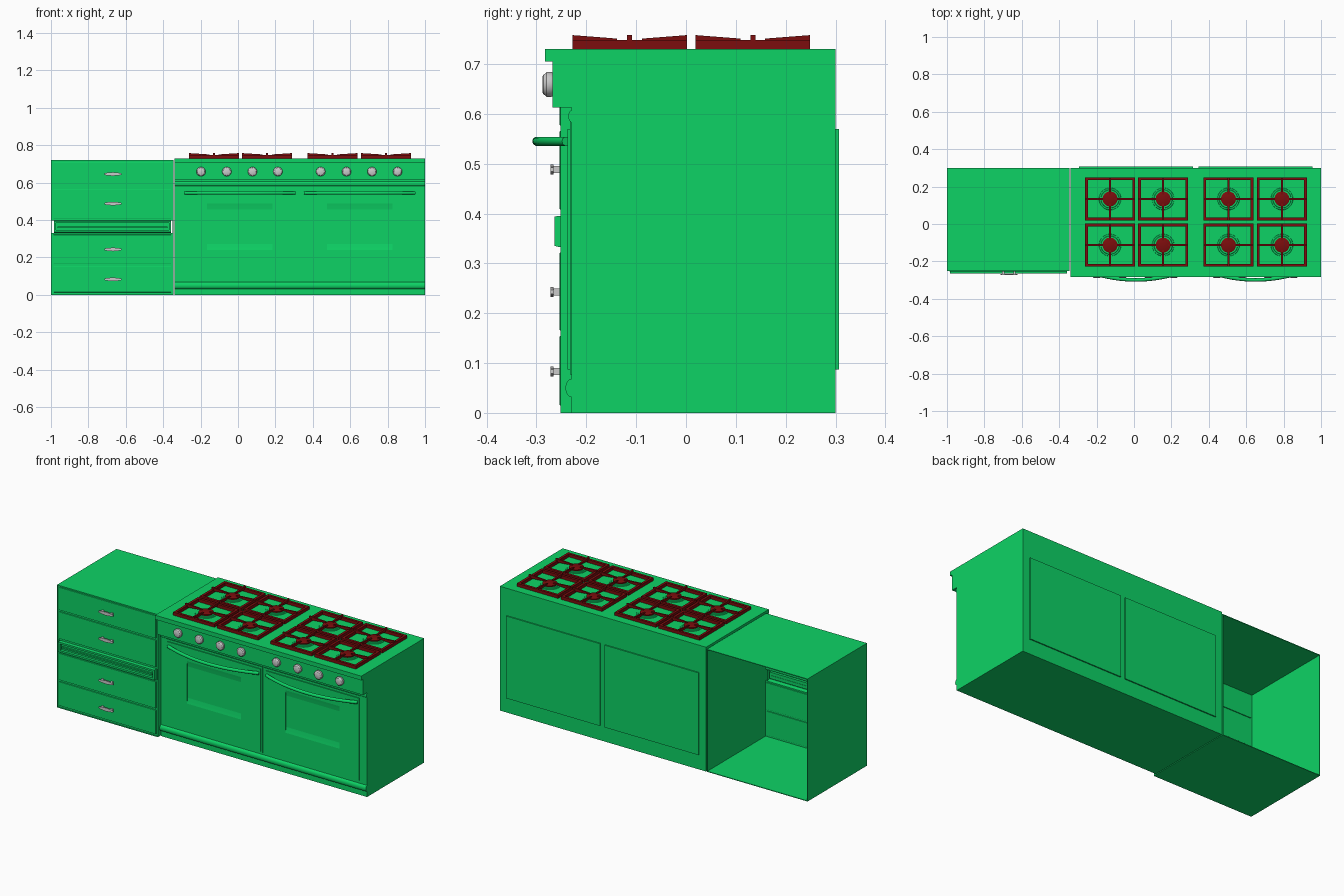
import bpy, bmesh, math
from mathutils import Matrix, Vector

if "Cube" in bpy.data.objects:
    bpy.data.objects.remove(bpy.data.objects["Cube"])


def material(name, rgb):
    m = bpy.data.materials.new(name)
    m.diffuse_color = (*rgb, 1)
    m.use_nodes = True
    m.node_tree.nodes["Principled BSDF"].inputs["Base Color"].default_value = m.diffuse_color
    return m


GREEN = material("green_enamel", (0.004, 0.65, 0.13))
RED = material("red_iron", (0.2, 0.004, 0.004))


def finish(bm, name, mat=None, smooth=False, bevel=0):
    bmesh.ops.recalc_face_normals(bm, faces=bm.faces)
    me = bpy.data.meshes.new(name)
    bm.to_mesh(me)
    bm.free()
    ob = bpy.data.objects.new(name, me)
    bpy.context.collection.objects.link(ob)
    if mat:
        me.materials.append(mat)
    if bevel:
        mod = ob.modifiers.new("bevel", 'BEVEL')
        mod.width, mod.segments = bevel, 2
    if smooth:
        bpy.ops.object.select_all(action='DESELECT')
        ob.select_set(True)
        bpy.context.view_layer.objects.active = ob
        bpy.ops.object.shade_smooth_by_angle(angle=math.radians(35))
    return ob


def add_box(bm, x, y, z):
    c = Vector((sum(x), sum(y), sum(z))) / 2
    s = Matrix.Diagonal((x[1] - x[0], y[1] - y[0], z[1] - z[0], 1))
    return bmesh.ops.create_cube(bm, size=1, matrix=Matrix.Translation(c) @ s)['verts']


def box(name, x, y, z, mat=GREEN, bevel=0):
    bm = bmesh.new()
    add_box(bm, x, y, z)
    return finish(bm, name, mat, bevel=bevel)


def add_prism(bm, pts, x0, x1, matrix=Matrix()):
    """Extrude a (y, z) profile along x."""
    a = [bm.verts.new(matrix @ Vector((x0, *p))) for p in pts]
    b = [bm.verts.new(matrix @ Vector((x1, *p))) for p in pts]
    bm.faces.new(a)
    bm.faces.new(b[::-1])
    for i in range(len(pts)):
        j = (i + 1) % len(pts)
        bm.faces.new((a[i], b[i], b[j], a[j]))


def add_lathe(bm, pts, matrix, n=32):
    """Revolve a (radius, height) profile around local z."""
    rings = [[bm.verts.new(matrix @ Vector((r * math.cos(t), r * math.sin(t), h)))
              for t in (2 * math.pi * k / n for k in range(n))] for r, h in pts]
    for a, b in zip(rings, rings[1:]):
        for k in range(n):
            bm.faces.new((a[k], a[(k + 1) % n], b[(k + 1) % n], b[k]))
    bm.faces.new(rings[0])
    bm.faces.new(rings[-1])


def bulge(zc, h, d, n=8):
    return [(-0.23 - d * math.sin(math.pi * i / n), zc - h * math.cos(math.pi * i / n))
            for i in range(n + 1)]


# Stove body: side profile with kick trim, upper trim, control panel and top lip
profile = ([(0.30, 0), (-0.23, 0)] + bulge(0.05, 0.018, 0.012) + bulge(0.595, 0.012, 0.006)
           + [(-0.23, 0.613), (-0.268, 0.613), (-0.268, 0.705),
              (-0.283, 0.705), (-0.283, 0.73), (0.30, 0.73)])
bm = bmesh.new()
add_prism(bm, profile, -0.34, 1.0)
finish(bm, "stove_body", GREEN, smooth=True)

# Oven doors with concave windows, rims, bowed handles and raised back panels
for i, cx in enumerate((0.01, 0.65), 1):
    box(f"oven_rim_{i}", (cx - 0.312, cx + 0.312), (-0.2325, -0.22), (0.077, 0.583))
    box(f"oven_back_panel_{i}", (cx - 0.305, cx + 0.305), (0.29, 0.307), (0.087, 0.57))
    door = box(f"oven_door_{i}", (cx - 0.303, cx + 0.303), (-0.238, -0.2), (0.087, 0.57))
    R, depth = 0.657, 0.012
    bm = bmesh.new()
    add_lathe(bm, [(R, -0.175), (R, 0.175)],
              Matrix.Translation((cx, -0.238 + depth - R, 0.365)) @ Matrix.Rotation(math.pi / 2, 4, 'Y'), 256)
    cutter = finish(bm, f"window_cutter_{i}", GREEN)
    cutter.hide_render = True
    cutter.hide_viewport = True
    mod = door.modifiers.new("window", 'BOOLEAN')
    mod.object, mod.operation, mod.solver = cutter, 'DIFFERENCE', 'EXACT'

    cu = bpy.data.curves.new(f"oven_handle_{i}", 'CURVE')
    cu.dimensions, cu.bevel_depth, cu.bevel_resolution = '3D', 0.0095, 3
    cu.use_fill_caps = True
    sp = cu.splines.new('POLY')
    sp.points.add(24)
    for k, p in enumerate(sp.points):
        t = k / 12 - 1
        p.co = (cx + 0.295 * t, -0.24 - 0.059 * (1 - t * t), 0.545, 1)
    cu.materials.append(GREEN)
    handle = bpy.data.objects.new(f"oven_handle_{i}", cu)
    bpy.context.collection.objects.link(handle)
    bpy.ops.object.select_all(action='DESELECT')
    handle.select_set(True)
    bpy.context.view_layer.objects.active = handle
    bpy.ops.object.convert(target='MESH')
    bpy.ops.object.shade_smooth_by_angle(angle=math.radians(50))

# Control knobs
for i, x in enumerate((-0.198, -0.06, 0.077, 0.213, 0.442, 0.58, 0.716, 0.853), 1):
    bm = bmesh.new()
    add_lathe(bm, [(0.023, 0), (0.025, 0.003), (0.025, 0.013), (0.022, 0.015), (0.020, 0.019), (0.016, 0.021)],
              Matrix.Translation((x, -0.267, 0.659)) @ Matrix.Rotation(math.pi / 2, 4, 'X'))
    finish(bm, f"knob_{i}", smooth=True)

# Burners and pan-support grates
HX, HY, W, Z0 = 0.134, 0.115, 0.015, 0.73
n = 0
for cx in (-0.128, 0.156, 0.505, 0.791):
    for cy in (-0.113, 0.134):
        n += 1
        place = Matrix.Translation((cx, cy, Z0))
        bm = bmesh.new()
        add_lathe(bm, [(0.06, -0.002), (0.058, 0.003), (0.05, 0.003), (0.048, 0.006)], place)
        finish(bm, f"burner_base_{n}", GREEN, smooth=True)
        bm = bmesh.new()
        add_lathe(bm, [(0.036, 0), (0.04, 0.006), (0.04, 0.013), (0.034, 0.016)], place)
        finish(bm, f"burner_cap_{n}", RED, smooth=True)
        bm = bmesh.new()
        for s in (-1, 1):
            xs = sorted((cx + s * HX, cx + s * (HX - W)))
            ys = sorted((cy + s * HY, cy + s * (HY - W)))
            add_box(bm, xs, (cy - HY, cy + HY), (Z0, Z0 + 0.018))
            add_box(bm, (cx - HX + W, cx + HX - W), ys, (Z0, Z0 + 0.018))
        # four tapering fingers pointing at the burner
        for k in range(4):
            L = HX if k % 2 else HY
            finger = [(L, 0.002), (L, 0.028), (0.025, 0.021), (0.025, 0.016), (L - W, 0.008)]
            add_prism(bm, finger, -0.005, 0.005, place @ Matrix.Rotation(k * math.pi / 2, 4, 'Z'))
        finish(bm, f"grate_{n}", RED)

# Cabinet shell, open at the back
X0, X1, T, H = -1.0, -0.345, 0.004, 0.72
bm = bmesh.new()
for xs, zs in (((X0, X1), (0, T)), ((X0, X1), (H - T, H)),
               ((X0, X0 + T), (T, H - T)), ((X1 - T, X1), (T, H - T))):
    add_box(bm, xs, (-0.252, 0.30), zs)
for zs in ((T, 0.33), (0.397, H - T)):
    add_box(bm, (X0 + T, X1 - T), (-0.247, -0.241), zs)
finish(bm, "cabinet_shell", GREEN)

# Drawers with grey pulls
drawers = ((0.014, 0.155, 0.083), (0.165, 0.322, 0.243), (0.408, 0.566, 0.488), (0.576, 0.710, 0.646))
for i, (z0, z1, zh) in enumerate(drawers, 1):
    box(f"drawer_front_{i}", (-0.986, -0.357), (-0.2535, -0.236), (z0, z1), bevel=0.002)
    bm = bmesh.new()
    for s in (-1, 1):
        x = -0.669 + s * 0.03
        add_box(bm, (x - 0.006, x + 0.006), (-0.267, -0.252), (zh - 0.007, zh + 0.007))
    outline = [(-0.715, -0.004), (-0.70, -0.007), (-0.669, -0.010), (-0.638, -0.007), (-0.623, -0.004)]
    outline += [(x, -z) for x, z in reversed(outline)]
    front = [bm.verts.new((x, -0.272, zh + z)) for x, z in outline]
    face = bm.faces.new(front)
    ext = bmesh.ops.extrude_face_region(bm, geom=[face])['geom']
    for v in ext:
        if isinstance(v, bmesh.types.BMVert):
            v.co.y = -0.266
    finish(bm, f"drawer_pull_{i}")

# Slotted pull-out board between the drawers: hollow tapered frame
bm = bmesh.new()
add_box(bm, (-0.984, -0.359), (-0.264, -0.241), (0.33, 0.397))
bm.normal_update()
bmesh.ops.delete(bm, geom=[f for f in bm.faces if f.normal.y > 0.9], context='FACES')
front = next(f for f in bm.faces if f.normal.y < -0.9)
for v in front.verts:
    v.co.z += 0.005 if v.co.z < 0.36 else -0.003
bmesh.ops.inset_region(bm, faces=[front], thickness=0.015)
ring = bmesh.ops.extrude_face_region(bm, geom=[front])['geom']
slot = [v for v in ring if isinstance(v, bmesh.types.BMVert)]
bmesh.ops.translate(bm, verts=slot, vec=(0, 0.016, 0))
if front.is_valid:
    bmesh.ops.delete(bm, geom=[front], context='FACES_ONLY')
finish(bm, "slotted_board", GREEN)
box("slot_rail", (-0.965, -0.378), (-0.258, -0.246), (0.358, 0.366))
